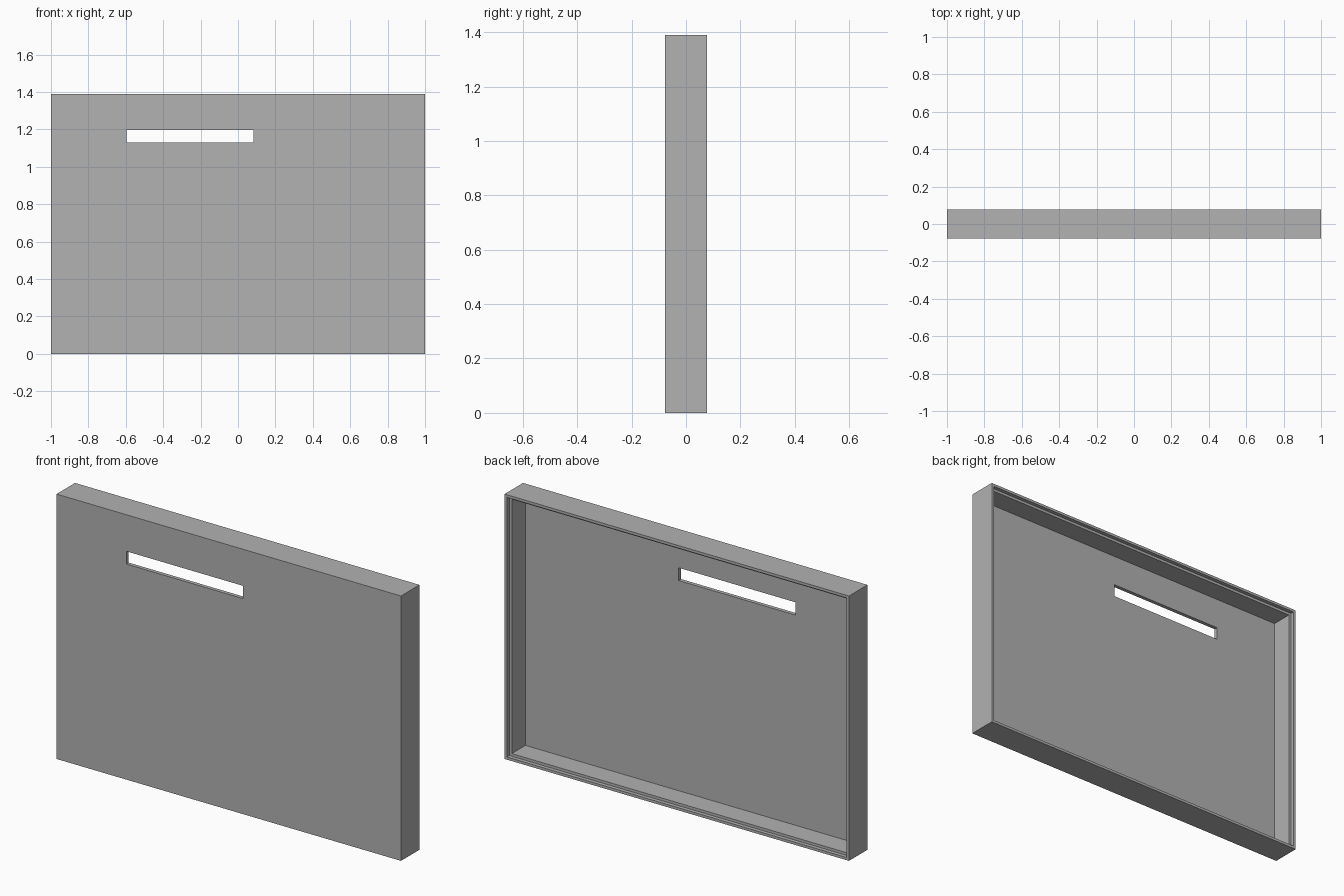
import bpy
import bmesh

cube = bpy.data.objects.get("Cube")
if cube:
    bpy.data.objects.remove(cube, do_unlink=True)

# Overall dimensions
WIDTH, HEIGHT, DEPTH = 2.0, 1.39, 0.153
FRONT, BACK = -DEPTH / 2, DEPTH / 2
PANEL = 0.02          # thickness of the front panel
LIP = 0.014           # width of the outer rim
WALL = 0.028          # full wall thickness below the rim step
STEP = 0.02           # depth of the step in the rim
SLOT = (-0.595, 0.082, 1.131, 1.198)

grey = bpy.data.materials.new("matte_grey")
grey.use_nodes = True
colour = (0.445, 0.445, 0.445, 1)
grey.diffuse_color = colour
grey.node_tree.nodes["Principled BSDF"].inputs["Base Color"].default_value = colour


def rect_ring(bm, bounds, y):
    """Four vertices of an upright rectangle at depth y."""
    x0, x1, z0, z1 = bounds
    return [bm.verts.new((x, y, z))
            for x, z in ((x0, z0), (x1, z0), (x1, z1), (x0, z1))]


def inset_bounds(d):
    return (-WIDTH / 2 + d, WIDTH / 2 - d, d, HEIGHT - d)


# Rings from the slot, over the front, around the rim and back to the slot
bm = bmesh.new()
sections = [
    (SLOT, FRONT),
    (inset_bounds(0), FRONT),
    (inset_bounds(0), BACK),
    (inset_bounds(LIP), BACK),
    (inset_bounds(LIP), BACK - STEP),
    (inset_bounds(WALL), BACK - STEP),
    (inset_bounds(WALL), FRONT + PANEL),
    (SLOT, FRONT + PANEL),
]
rings = [rect_ring(bm, bounds, y) for bounds, y in sections]
for a, b in zip(rings, rings[1:] + rings[:1]):
    for i in range(4):
        j = (i + 1) % 4
        bm.faces.new((a[i], a[j], b[j], b[i]))
bmesh.ops.recalc_face_normals(bm, faces=bm.faces)

mesh = bpy.data.meshes.new("slotted_tray_cover")
bm.to_mesh(mesh)
bm.free()
mesh.materials.append(grey)
cover = bpy.data.objects.new("slotted_tray_cover", mesh)
bpy.context.collection.objects.link(cover)
